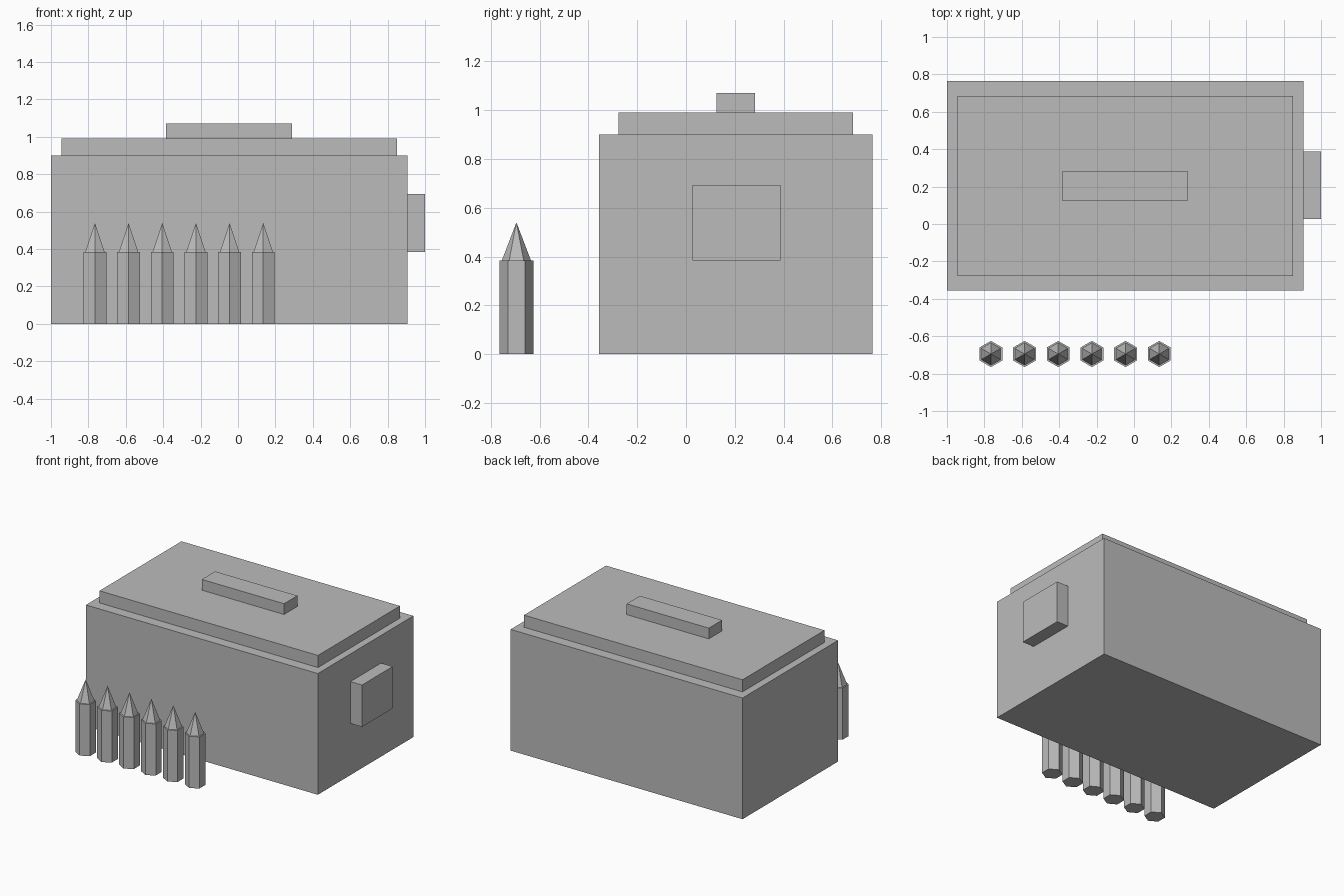
import bpy, bmesh, math
from mathutils import Vector

if "Cube" in bpy.data.objects:
    bpy.data.objects.remove(bpy.data.objects["Cube"])

grey = bpy.data.materials.new("plain_grey")
grey.diffuse_color = (0.5, 0.5, 0.5, 1)
grey.use_nodes = True
grey.node_tree.nodes["Principled BSDF"].inputs["Base Color"].default_value = grey.diffuse_color


def finish(name, bm):
    bmesh.ops.recalc_face_normals(bm, faces=bm.faces)
    mesh = bpy.data.meshes.new(name)
    bm.to_mesh(mesh)
    bm.free()
    mesh.materials.append(grey)
    obj = bpy.data.objects.new(name, mesh)
    bpy.context.collection.objects.link(obj)
    return obj


def box(name, low, high):
    low, high = Vector(low), Vector(high)
    bm = bmesh.new()
    bmesh.ops.create_cube(bm, size=1)
    bmesh.ops.scale(bm, vec=high - low, verts=bm.verts)
    bmesh.ops.translate(bm, vec=(low + high) / 2, verts=bm.verts)
    return finish(name, bm)


def hex_cone(bm, r1, r2, z1, z2):
    # six-sided solid with corners pointing along y
    new = bmesh.ops.create_cone(bm, cap_ends=True, segments=6,
                                radius1=r1, radius2=r2, depth=z2 - z1)["verts"]
    # put the first corner on the y axis whatever the primitive's start angle
    corner = max(new, key=lambda v: v.co.xy.length).co
    turn = math.pi / 2 - math.atan2(corner.y, corner.x)
    c, s = math.cos(turn), math.sin(turn)
    for v in new:
        x, y, z = v.co
        v.co = (c * x - s * y, s * x + c * y, z + (z1 + z2) / 2)


# Storage box with lid, lid handle and side grip
box("box_body", (-1, -0.356, 0), (0.905, 0.765, 0.90))
box("lid", (-0.944, -0.277, 0.90), (0.851, 0.685, 0.99))
box("lid_handle", (-0.385, 0.126, 0.99), (0.29, 0.282, 1.07))
box("side_grip", (0.905, 0.027, 0.383), (1, 0.387, 0.694))

# Row of hexagonal pencils standing in front
for i in range(6):
    bm = bmesh.new()
    hex_cone(bm, 0.07, 0.07, 0, 0.383)
    hex_cone(bm, 0.06, 0, 0.383, 0.54)
    pencil = finish(f"pencil_{i + 1}", bm)
    pencil.location = (-0.765 + 0.18 * i, -0.695, 0)
